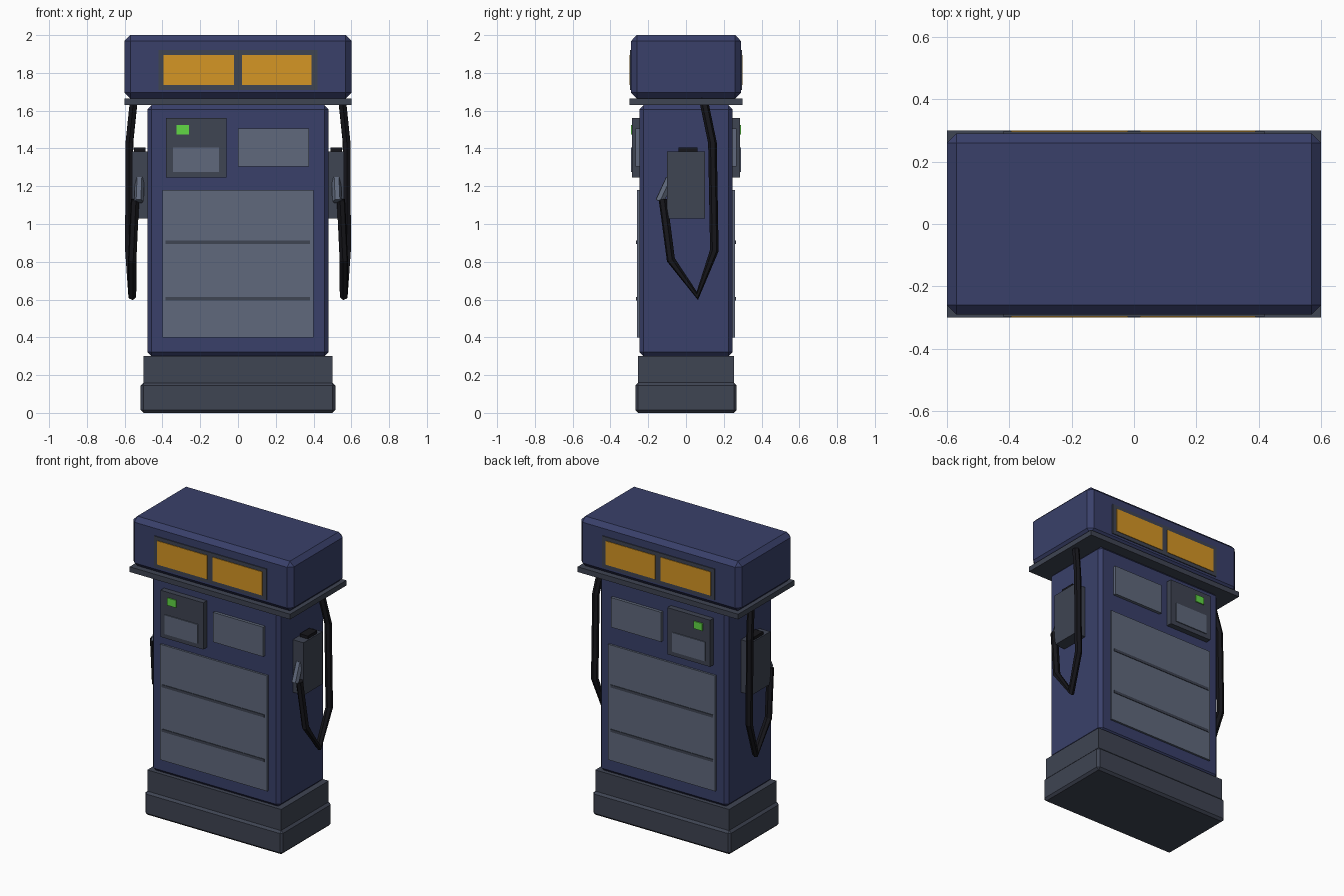
import bpy
from mathutils import Vector

cube = bpy.data.objects.get("Cube")
if cube:
    bpy.data.objects.remove(cube, do_unlink=True)


def material(name, *rgb):
    m = bpy.data.materials.new(name)
    m.use_nodes = True
    m.diffuse_color = (*rgb, 1)
    m.node_tree.nodes["Principled BSDF"].inputs["Base Color"].default_value = (*rgb, 1)
    return m


BLUE = material("navy_paint", .041, .051, .144)
TRIM = material("dark_grey_trim", .049, .058, .085)
STEEL = material("grey_panel", .115, .14, .2)
AMBER = material("amber_sign", .665, .305, .018)
GREEN = material("green_display", .12, .69, .06)
RUBBER = material("black_rubber", .008, .008, .011)


def box(name, mat, x, y, z, bevel=0):
    """Box spanning the given (low, high) ranges, with an optional chamfer."""
    bpy.ops.mesh.primitive_cube_add(size=1)
    ob = bpy.context.object
    ob.name = name
    ranges = (x, y, z)
    mid = [(a + b) / 2 for a, b in ranges]
    size = [b - a for a, b in ranges]
    for v in ob.data.vertices:
        v.co = [m + s * c for m, s, c in zip(mid, size, v.co)]
    ob.data.materials.append(mat)
    if bevel:
        mod = ob.modifiers.new("chamfer", 'BEVEL')
        mod.width = bevel
        mod.segments = 1
    return ob


def block(name, mat, half_x, half_y, z, bevel=0):
    return box(name, mat, (-half_x, half_x), (-half_y, half_y), z, bevel)


def tube(name, mat, points, radius, sides_res=1):
    """Low-sided tube along a polyline."""
    curve = bpy.data.curves.new(name, 'CURVE')
    curve.dimensions = '3D'
    curve.bevel_depth = radius
    curve.bevel_resolution = sides_res
    curve.use_fill_caps = True
    spline = curve.splines.new('POLY')
    spline.points.add(len(points) - 1)
    for p, co in zip(spline.points, points):
        p.co = (*co, 1)
    spline.use_smooth = False
    curve.materials.append(mat)
    ob = bpy.data.objects.new(name, curve)
    bpy.context.collection.objects.link(ob)
    return ob


# Plinth, cabinet and header
block("plinth", TRIM, .515, .268, (0, .16), .015)
block("plinth_step", TRIM, .5, .254, (.14, .302))
block("cabinet", BLUE, .48, .247, (.3, 1.63), .023)
block("canopy_slab", TRIM, .6, .3, (1.63, 1.665))
block("header", BLUE, .6, .29, (1.665, 2), .03)

# Fittings repeated on the front and back faces: x range, z range, depth
FITTINGS = [
    ("sign_frame", TRIM, (-.42, .42), (1.71, 1.92), .296),
    ("sign_left", AMBER, (.02, .39), (1.735, 1.895), .3),
    ("sign_right", AMBER, (-.395, -.02), (1.735, 1.895), .3),
    ("reader_housing", TRIM, (-.38, -.06), (1.245, 1.56), .285),
    ("reader_keypad", STEEL, (-.345, -.1), (1.275, 1.405), .291),
    ("reader_light", GREEN, (-.325, -.26), (1.475, 1.525), .292),
    ("price_panel", STEEL, (0, .375), (1.305, 1.505), .267),
    ("door_panel", STEEL, (-.4, .4), (.4, 1.18), .26),
    ("door_groove_upper", TRIM, (-.385, .38), (.895, .913), .264),
    ("door_groove_lower", TRIM, (-.385, .38), (.595, .613), .264),
]
for face, sign in (("front", -1), ("back", 1)):
    for name, mat, x, z, depth in FITTINGS:
        box(f"{face}_{name}", mat, x, sorted((sign * .23, sign * depth)), z)

# Holster, nozzle and hose on each side
HOSE = [(.55, .09, 1.67), (.575, .14, 1.43), (.577, .15, .86),
        (.56, .06, .62), (.56, -.08, .81), (.545, -.122, 1.13)]
for side, s in (("left", 1), ("right", -1)):
    def span(a, b):
        return sorted((s * a, s * b))
    box(f"{side}_holster", TRIM, span(.47, .56), (-.1, .1), (1.03, 1.385))
    box(f"{side}_holster_cap", RUBBER, span(.49, .55), (-.04, .06), (1.37, 1.405))
    tube(f"{side}_nozzle", STEEL,
         [(s * .52, -.085, 1.24), (s * .525, -.14, 1.12)], .025)
    tube(f"{side}_hose", RUBBER, [(s * x, y, z) for x, y, z in HOSE], .023)
